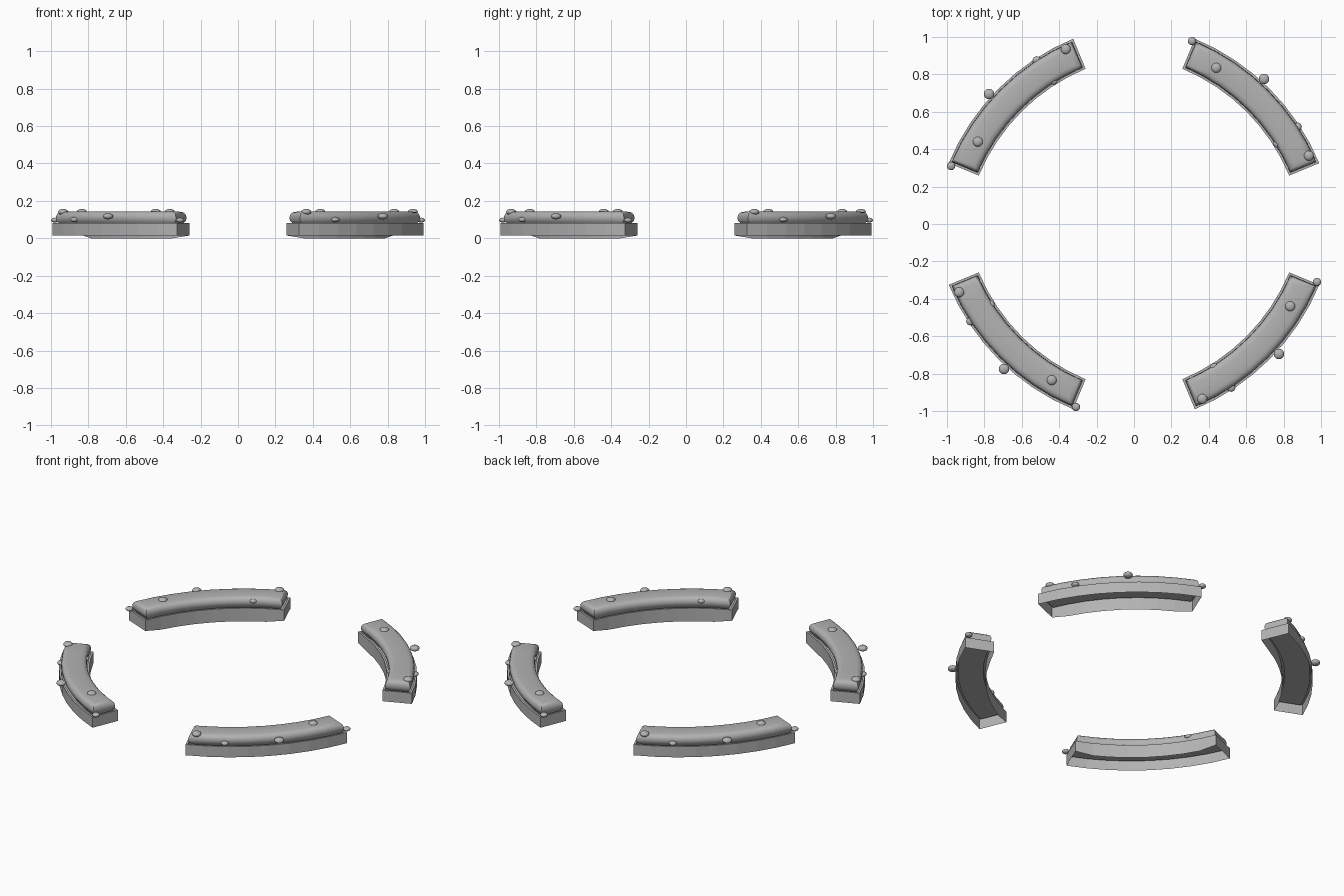
import bpy, bmesh, math
from mathutils import Matrix, Vector

if "Cube" in bpy.data.objects:
    bpy.data.objects.remove(bpy.data.objects["Cube"])

grey = bpy.data.materials.new("stone_grey")
grey.use_nodes = True
grey.diffuse_color = (0.45, 0.45, 0.45, 1)
grey.node_tree.nodes["Principled BSDF"].inputs["Base Color"].default_value = (0.45, 0.45, 0.45, 1)

CENTRE = -0.145            # each arc is struck from a point behind the origin
R_IN, R_OUT = 1.055, 1.229
START, SPAN = math.radians(22.5), math.radians(45)
STEPS = 8


def outline(inset):
    """Plan of the arc block: outer row, then inner row back again."""
    rows = []
    for r in (R_OUT - inset, R_IN + inset):
        trim = inset / r
        angles = [START + trim + (SPAN - 2 * trim) * i / STEPS for i in range(STEPS + 1)]
        rows.append([(CENTRE + r * math.cos(a), CENTRE + r * math.sin(a)) for a in angles])
    return rows[0] + rows[1][::-1]


def finish(bm, name, turn, smooth):
    bmesh.ops.recalc_face_normals(bm, faces=bm.faces)
    bm.transform(Matrix.Rotation(turn, 4, 'Z'))
    mesh = bpy.data.meshes.new(name)
    bm.to_mesh(mesh)
    bm.free()
    mesh.materials.append(grey)
    obj = bpy.data.objects.new(name, mesh)
    bpy.context.collection.objects.link(obj)
    if smooth:
        bpy.ops.object.select_all(action='DESELECT')
        obj.select_set(True)
        bpy.context.view_layer.objects.active = obj
        bpy.ops.object.shade_smooth_by_angle(angle=math.radians(40))


def loft(bm, levels, sag=0.0):
    """Stitch inset outlines upward and close the last one with quads."""
    loops = [[bm.verts.new((x, y, z)) for x, y in outline(d)] for d, z in levels]
    n = len(loops[0])
    for v in loops[0][STEPS + 2:n - 1]:
        v.co.z -= sag
    for low, high in zip(loops, loops[1:]):
        for i in range(n):
            j = (i + 1) % n
            bm.faces.new((low[i], low[j], high[j], high[i]))
    top = loops[-1]
    for i in range(STEPS):
        bm.faces.new((top[i], top[i + 1], top[n - 2 - i], top[n - 1 - i]))


BASE = [(0, 0.015), (0, 0.083), (0.012, 0.083), (0.014, 0.07)]
CUSHION = [(0.03, 0.07), (0.022, 0.086), (0.014, 0.095), (0.013, 0.115),
           (0.018, 0.13), (0.028, 0.139), (0.045, 0.143)]
# stud x, y, z and radius on one block
STUDS = [(0.31, 0.978, 0.097, 0.022), (0.44, 0.835, 0.141, 0.027),
         (0.695, 0.775, 0.118, 0.028), (0.675, 0.597, 0.127, 0.027),
         (0.767, 0.43, 0.12, 0.022), (0.935, 0.365, 0.141, 0.027),
         (0.875, 0.52, 0.1, 0.022), (0.52, 0.715, 0.1, 0.022)]

for k, side in enumerate(("back_left", "back_right", "front_right", "front_left")):
    turn = k * math.pi / 2

    # hollow base tray with a thin lip
    bm = bmesh.new()
    loft(bm, BASE, sag=0.015)
    finish(bm, side + "_base", turn, False)

    # rounded cushion resting in the tray
    bm = bmesh.new()
    loft(bm, CUSHION)
    finish(bm, side + "_cushion", turn, True)

    # flattened studs
    bm = bmesh.new()
    for x, y, z, r in STUDS:
        place = Matrix.Translation(Vector((x, y, z))) @ Matrix.Diagonal((1, 1, 0.6, 1))
        bmesh.ops.create_uvsphere(bm, u_segments=16, v_segments=8, radius=r, matrix=place)
    finish(bm, side + "_studs", turn, True)
